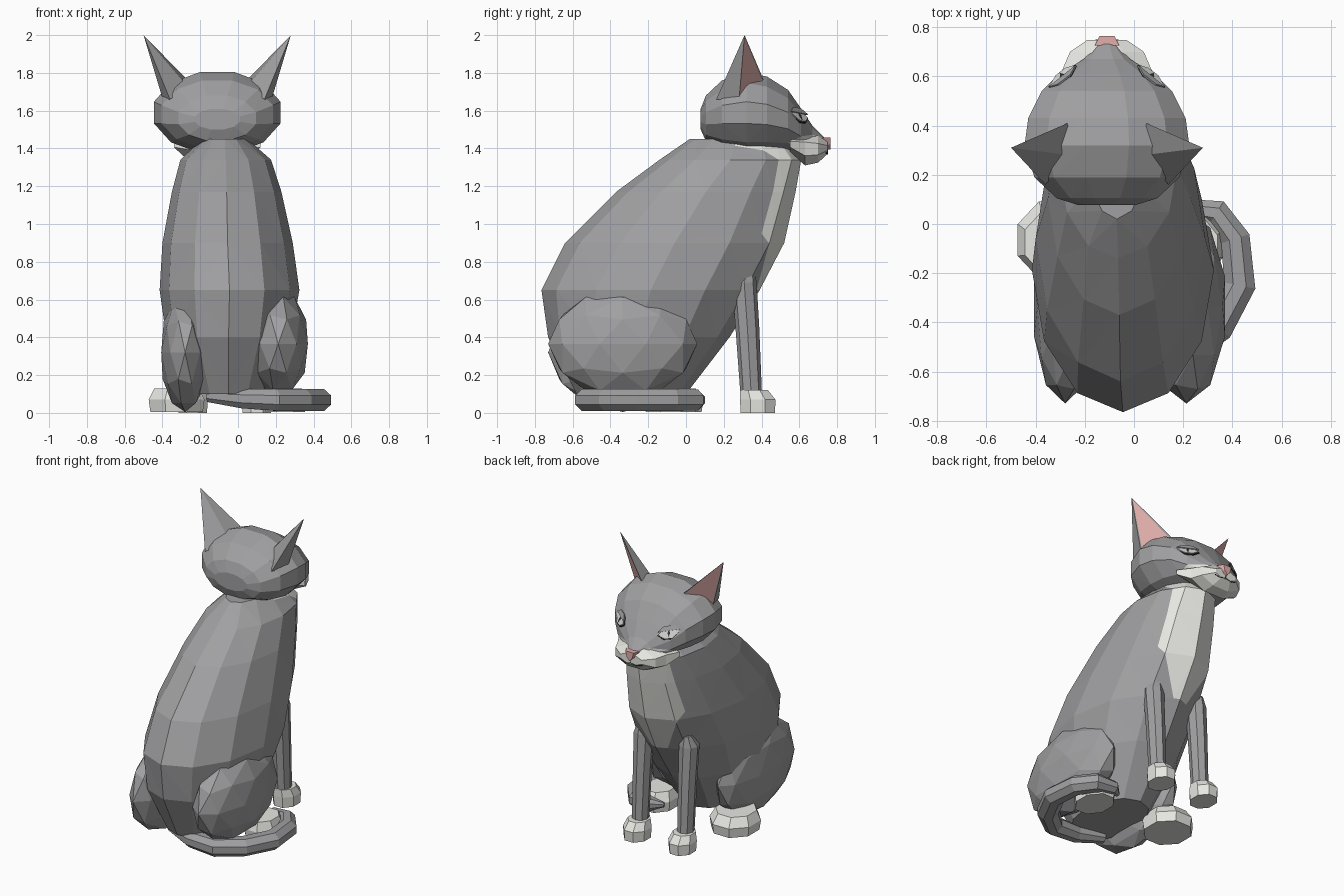
import bpy, bmesh, math
from mathutils import Vector

if "Cube" in bpy.data.objects:
    bpy.data.objects.remove(bpy.data.objects["Cube"])

HX = -0.11   # head centre line


def material(name, rgb):
    m = bpy.data.materials.new(name)
    m.diffuse_color = (*rgb, 1)
    m.use_nodes = True
    m.node_tree.nodes["Principled BSDF"].inputs["Base Color"].default_value = m.diffuse_color
    return m


GREY = material("grey_fur", (0.35, 0.35, 0.36))
WHITE = material("white_fur", (0.84, 0.84, 0.80))
PINK = material("pink_skin", (0.76, 0.43, 0.41))
DARK = material("dark_lines", (0.035, 0.035, 0.04))
EYE = material("pale_eye", (0.66, 0.68, 0.64))


def finish(bm, name, mats, rule=None, tri=False):
    bmesh.ops.recalc_face_normals(bm, faces=bm.faces)
    if tri:
        bmesh.ops.triangulate(bm, faces=bm.faces, quad_method='SHORT_EDGE')
    if rule:
        for f in bm.faces:
            f.material_index = rule(f.calc_center_median())
    me = bpy.data.meshes.new(name)
    bm.to_mesh(me)
    bm.free()
    for m in mats:
        me.materials.append(m)
    ob = bpy.data.objects.new(name, me)
    bpy.context.collection.objects.link(ob)
    return ob


def loft(name, rings, mats, rule=None, tri=False, cuts=()):
    bm = bmesh.new()
    loops = [[bm.verts.new(p) for p in r] for r in rings]
    n = len(loops[0])
    for a, b in zip(loops, loops[1:]):
        for i in range(n):
            j = (i + 1) % n
            bm.faces.new((a[i], a[j], b[j], b[i]))
    bm.faces.new(loops[0])
    bm.faces.new(loops[-1])
    for co, no, keep in cuts:       # split faces along colour borders
        fs = [f for f in bm.faces if keep(f.calc_center_median())]
        geom = fs + list({e for f in fs for e in f.edges}) + list({v for f in fs for v in f.verts})
        bmesh.ops.bisect_plane(bm, geom=geom, plane_co=co, plane_no=no, dist=1e-5)
    return finish(bm, name, mats, rule, tri)


def ring_z(x, y, z, rx, ry, n=8, off=0.0):
    return [(x + rx * math.cos(math.tau * (i + off) / n),
             y + ry * math.sin(math.tau * (i + off) / n), z) for i in range(n)]


def ring_y(x, y, z0, z1, rx, n=12, off=0.0):
    zc, rz = (z0 + z1) / 2, (z1 - z0) / 2
    k = 1 / math.cos(math.pi / n) if off else 1.0
    return [(x + rx * k * math.cos(math.tau * (i + off) / n), y,
             zc + rz * k * math.sin(math.tau * (i + off) / n)) for i in range(n)]


# Torso: stacked sections (x, z, back y, front y, half width)
sections = [(-0.05, 0.10, -0.58, 0.00, 0.20), (-0.05, 0.40, -0.73, 0.23, 0.33),
            (-0.045, 0.65, -0.765, 0.39, 0.37), (-0.055, 0.90, -0.64, 0.52, 0.345),
            (-0.06, 1.17, -0.37, 0.58, 0.29), (-0.065, 1.34, -0.14, 0.61, 0.24),
            (-0.07, 1.45, 0.02, 0.52, 0.12)]

# Bib outline: half width at three heights, narrow at the top and pointed below
BX = -0.06
BIB = [(0.62, 0.04), (0.95, 0.205), (1.42, 0.15)]


def bib_width(z):
    (z0, w0), (z1, w1), (z2, w2) = BIB
    if z < z1:
        return w0 + (w1 - w0) * (z - z0) / (z1 - z0)
    return w1 + (w2 - w1) * (z - z1) / (z2 - z1)


front = lambda c: c.y > 0.2 and c.z > 0.6
cuts = [(Vector((0, 0, 0.95)), Vector((0, 0, 1)), front)]
for s in (-1, 1):
    for (za, wa), (zb, wb), lo, hi in ((*BIB[:2], 0.6, 0.95), (*BIB[1:], 0.95, 1.46)):
        cuts.append((Vector((BX + s * wa, 0, za)), Vector((s * (zb - za), 0, wa - wb)),
                     lambda c, lo=lo, hi=hi: c.y > 0.2 and lo < c.z < hi))
loft("torso", [ring_z(x, (a + b) / 2, z, w, (b - a) / 2, 12) for x, z, a, b, w in sections],
     [GREY, WHITE],
     lambda c: int(c.y > 0.3 and c.z > 0.65 and abs(c.x - BX) < bib_width(c.z)), True, cuts)

# Head: sections along y (y, bottom z, top z, half width)
head = [(0.078, 1.50, 1.61, 0.12), (0.105, 1.44, 1.68, 0.205), (0.19, 1.40, 1.76, 0.295),
        (0.32, 1.375, 1.805, 0.335), (0.43, 1.38, 1.78, 0.32), (0.54, 1.385, 1.71, 0.265),
        (0.61, 1.38, 1.61, 0.195), (0.67, 1.39, 1.52, 0.095), (0.735, 1.405, 1.455, 0.035)]
loft("head", [ring_y(HX, y, a, b, w, 12, 0.5) for y, a, b, w in head], [GREY, WHITE],
     lambda c: int(c.y > 0.57 and c.z < 1.46), True)

# Muzzle with cheeks and chin
muzzle = [(0.55, 1.385, 1.46, 0.23), (0.63, 1.31, 1.485, 0.18),
          (0.70, 1.325, 1.468, 0.15), (0.748, 1.37, 1.435, 0.08)]
loft("muzzle", [ring_y(HX, y, a, b, w, 8, 0.5) for y, a, b, w in muzzle], [WHITE])

# Nose: small wedge, wide at the top
nose_pts = [(-0.05, 1.458), (0.05, 1.458), (0.035, 1.42), (0, 1.395), (-0.035, 1.42)]
loft("nose", [[(HX + x * s, y, z) for x, z in nose_pts]
              for y, s in ((0.725, 1.0), (0.765, 0.6))], [PINK])


def strip(name, pts, r, mat):
    """Thin rod along a short path."""
    cu = bpy.data.curves.new(name, 'CURVE')
    cu.dimensions = '3D'
    cu.bevel_depth = r
    cu.bevel_resolution = 0
    sp = cu.splines.new('POLY')
    sp.points.add(len(pts) - 1)
    for p, q in zip(sp.points, pts):
        p.co = (*q, 1)
    cu.materials.append(mat)
    bpy.context.collection.objects.link(bpy.data.objects.new(name, cu))


def ellipsoid(name, loc, size, mat):
    bm = bmesh.new()
    bmesh.ops.create_icosphere(bm, subdivisions=2, radius=1)
    for v in bm.verts:
        v.co = Vector(loc) + Vector([a * b for a, b in zip(v.co, size)])
    return finish(bm, name, [mat])


def plate(name, s, outline, mat, lift):
    """Flat plate on the sloping face; outline is (across, up)."""
    out = Vector((0.50 * s, 0.70, 0.50)).normalized()
    side = Vector((0.82 * s, -0.57, 0)).normalized()
    up = side.cross(out).normalized()
    up = -up if up.z < 0 else up
    c = Vector((HX + 0.17 * s, 0.585, 1.56))
    loft(name, [[c + side * u + up * v + out * d for u, v in outline]
                for d in (lift - 0.008, lift)], [mat])


for s, tag in ((-1, "left"), (1, "right")):
    # Ear: hollow-fronted cone with pink inside
    pts = [(0.39, 0.31, 2.0), (0.25, 0.16, 1.66), (0.285, 0.28, 1.65),
           (0.16, 0.41, 1.765), (0.15, 0.28, 1.72)]
    bm = bmesh.new()
    t, b, o, i, r = [bm.verts.new((HX + x * s, y, z)) for x, y, z in pts]
    opening = bm.faces.new((t, o, i))
    for tri in ((t, b, o), (t, r, b), (t, i, r), (o, b, r), (o, r, i)):
        bm.faces.new(tri)
    bmesh.ops.recalc_face_normals(bm, faces=bm.faces)
    bmesh.ops.inset_individual(bm, faces=[opening], thickness=0.016, depth=-0.003)
    opening.material_index = 1
    finish(bm, tag + "_ear", [GREY, PINK])

    # Eye: dark rim, pale almond, pupil, upper lid
    almond = [(-0.065, -0.012), (-0.03, -0.034), (0.02, -0.03), (0.065, 0.012),
              (0.03, 0.032), (-0.025, 0.026)]
    plate(tag + "_eye_rim", s, [(u * 1.1, v * 1.2) for u, v in almond], DARK, 0.022)
    plate(tag + "_eye", s, almond, EYE, 0.027)
    plate(tag + "_pupil", s, [(-0.008, 0), (0, -0.024), (0.008, 0), (0, 0.024)], DARK, 0.030)
    plate(tag + "_eyelid", s, [(-0.07, 0.004), (0.07, 0.024), (0.035, 0.048), (-0.03, 0.043)],
          GREY, 0.033)

    # Mouth line
    strip(tag + "_mouth", [(HX, 0.75, 1.395), (HX, 0.75, 1.378),
                           (HX + 0.04 * s, 0.747, 1.368), (HX + 0.08 * s, 0.742, 1.378)],
          0.003, DARK)

    # Front leg and paw
    x = -0.07 + 0.17 * s
    loft(tag + "_front_leg", [ring_z(x, 0.345, 0.10, 0.052, 0.057),
                              ring_z(x, 0.325, 0.45, 0.058, 0.063),
                              ring_z(x, 0.308, 0.69, 0.064, 0.066),
                              ring_z(x, 0.33, 0.76, 0.03, 0.03)], [GREY])
    loft(tag + "_front_paw", [ring_z(x, 0.38, 0.0, 0.082, 0.098, 8, 0.5),
                              ring_z(x, 0.38, 0.07, 0.087, 0.102, 8, 0.5),
                              ring_z(x, 0.36, 0.12, 0.07, 0.08, 8, 0.5)], [WHITE])

# Hind paws
for tag, x, y, rx, ry in (("left", -0.325, -0.065, 0.16, 0.17), ("right", 0.25, -0.08, 0.12, 0.15)):
    loft(tag + "_hind_paw", [ring_z(x, y, 0.005, rx * 0.94, ry * 0.94, 8, 0.5),
                             ring_z(x, y, 0.07, rx, ry, 8, 0.5),
                             ring_z(x, y - 0.01, 0.13, rx * 0.8, ry * 0.8, 8, 0.5)], [WHITE])

# Haunches
ellipsoid("left_haunch", (-0.28, -0.335, 0.32), (0.133, 0.395, 0.315), GREY)
ellipsoid("right_haunch", (0.213, -0.335, 0.365), (0.165, 0.395, 0.29), GREY)

# Tail: flattened tube curling round the right side
path = [(-0.16, -0.48, 0.09, 0.035), (0.02, -0.53, 0.075, 0.055), (0.20, -0.53, 0.068, 0.065),
        (0.34, -0.42, 0.068, 0.07), (0.43, -0.25, 0.068, 0.07), (0.412, -0.06, 0.068, 0.065),
        (0.335, 0.045, 0.068, 0.06), (0.22, 0.06, 0.068, 0.045), (0.15, 0.02, 0.065, 0.015)]
rings = []
for k, (x, y, z, r) in enumerate(path):
    p, q = path[max(k - 1, 0)], path[min(k + 1, len(path) - 1)]
    n = Vector((q[1] - p[1], p[0] - q[0], 0)).normalized()
    rings.append([Vector((x, y, z)) + n * r * math.cos(math.tau * (i + 0.5) / 8)
                  + Vector((0, 0, min(r, 0.062) * math.sin(math.tau * (i + 0.5) / 8)))
                  for i in range(8)])
loft("tail", rings, [GREY])
